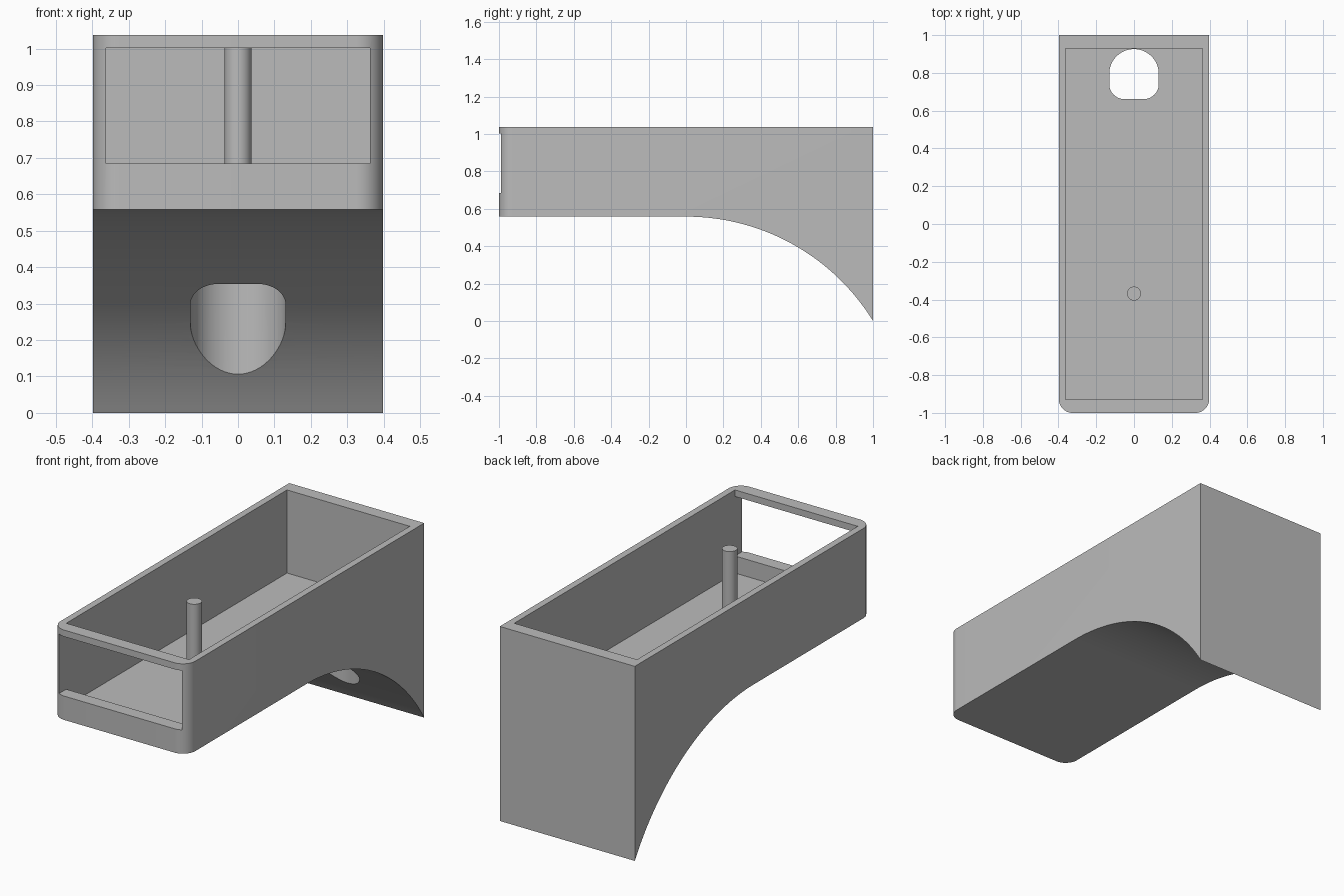
import bpy, bmesh, math
from mathutils import Vector

cube = bpy.data.objects.get("Cube")
if cube:
    bpy.data.objects.remove(cube, do_unlink=True)

TOP, BASE, FLOOR = 1.037, 0.558, 0.594
HALF_W, IN_X, IN_Y = 0.398, 0.362, 0.93

grey = bpy.data.materials.new("plain grey")
grey.use_nodes = True
colour = (0.5, 0.5, 0.5, 1)
grey.diffuse_color = colour
grey.node_tree.nodes["Principled BSDF"].inputs["Base Color"].default_value = colour


def prism(name, outline, shift, round_edges=None):
    """Extrude a closed outline along shift, optionally rounding chosen edges."""
    bm = bmesh.new()
    face = bm.faces.new([bm.verts.new(p) for p in outline])
    out = bmesh.ops.extrude_face_region(bm, geom=[face], use_keep_orig=True)
    moved = [g for g in out["geom"] if isinstance(g, bmesh.types.BMVert)]
    bmesh.ops.translate(bm, verts=moved, vec=Vector(shift))
    bmesh.ops.recalc_face_normals(bm, faces=bm.faces[:])
    if round_edges:
        edges = [e for e in bm.edges if round_edges(e)]
        bmesh.ops.bevel(bm, geom=edges, offset=0.073, offset_type='OFFSET',
                        segments=12, profile=0.5, affect='EDGES')
    mesh = bpy.data.meshes.new(name)
    bm.to_mesh(mesh)
    bm.free()
    mesh.materials.append(grey)
    obj = bpy.data.objects.new(name, mesh)
    bpy.context.collection.objects.link(obj)
    return obj


def box(name, x, y0, y1, z0, z1):
    return prism(name, [(-x, y0, z0), (x, y0, z0), (x, y1, z0), (-x, y1, z0)],
                 (0, 0, z1 - z0))


def arc(cx, cy, r, a0, a1, steps):
    angles = [math.radians(a0 + (a1 - a0) * i / steps) for i in range(steps + 1)]
    return [(cx + r * math.cos(a), cy + r * math.sin(a)) for a in angles]


def select_only(obj):
    bpy.ops.object.select_all(action='DESELECT')
    obj.select_set(True)
    bpy.context.view_layer.objects.active = obj


def cut(target, cutter):
    cutter.hide_render = True
    mod = target.modifiers.new("cut", 'BOOLEAN')
    mod.operation = 'DIFFERENCE'
    mod.solver = 'EXACT'
    mod.object = cutter
    select_only(target)
    bpy.ops.object.modifier_apply(modifier=mod.name)
    bpy.data.objects.remove(cutter, do_unlink=True)


# Housing: side profile with an arched underside, front uprights rounded
radius = (1 + BASE ** 2) / (2 * BASE)
sweep = math.degrees(math.asin(1 / radius))
side = [(1, TOP), (-1, TOP), (-1, BASE)]
side += arc(0, BASE - radius, radius, 90, 90 - sweep, 48)


def front_upright(edge):
    a, b = (v.co for v in edge.verts)
    return max(a.y, b.y) < -0.99 and abs(a.x - b.x) < 0.01


housing = prism("housing", [(-HALF_W, y, z) for y, z in side],
                (2 * HALF_W, 0, 0), front_upright)

# Open tray and front window
cut(housing, box("tray_cutter", IN_X, -IN_Y, IN_Y, FLOOR, TOP + 0.2))
cut(housing, box("window_cutter", IN_X, -1.2, -0.8, 0.685, 1.002))

# Vertical cable hole: round at the back, softened corners at the front
hole = arc(0, 0.795, 0.131, 0, 180, 32)
hole += arc(-0.051, 0.741, 0.08, 180, 270, 12)
hole += arc(0.051, 0.741, 0.08, 270, 360, 12)
cut(housing, prism("hole_cutter", [(x, y, -0.2) for x, y in hole], (0, 0, 1.1)))

# Post standing on the tray floor
ring = arc(0, -0.368, 0.037, 0, 360, 40)[:-1]
post = prism("post", [(x, y, FLOOR - 0.01) for x, y in ring],
             (0, 0, TOP - FLOOR + 0.01))

for obj in (housing, post):
    select_only(obj)
    bpy.ops.object.shade_smooth_by_angle(angle=math.radians(30))
